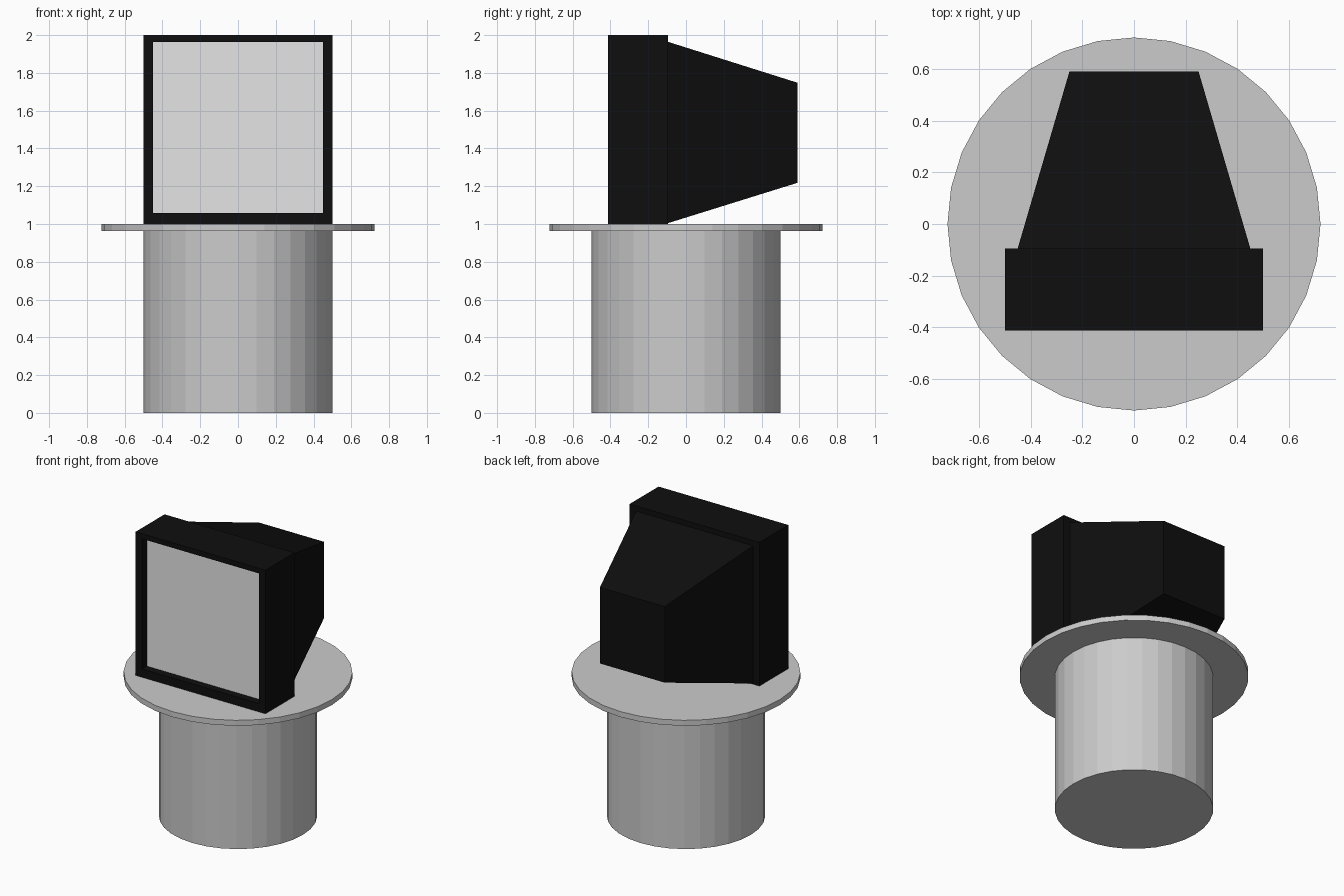
import bpy, bmesh
from mathutils import Matrix

if "Cube" in bpy.data.objects:
    bpy.data.objects.remove(bpy.data.objects["Cube"])


def material(name, color):
    m = bpy.data.materials.new(name)
    m.diffuse_color = (*color, 1)
    m.use_nodes = True
    m.node_tree.nodes["Principled BSDF"].inputs["Base Color"].default_value = m.diffuse_color
    return m


GREY = material("pedestal grey", (0.60, 0.60, 0.60))
BLACK = material("casing black", (0.0045, 0.0045, 0.0045))
SCREEN = material("screen light grey", (0.78, 0.78, 0.78))


def add_object(name, bm, *mats):
    bmesh.ops.recalc_face_normals(bm, faces=bm.faces)
    mesh = bpy.data.meshes.new(name)
    bm.to_mesh(mesh)
    bm.free()
    for m in mats:
        mesh.materials.append(m)
    ob = bpy.data.objects.new(name, mesh)
    bpy.context.collection.objects.link(ob)
    return ob


def cylinder(name, radius, z0, z1):
    bm = bmesh.new()
    bmesh.ops.create_cone(bm, cap_ends=True, segments=32, radius1=radius,
                          radius2=radius, depth=z1 - z0,
                          matrix=Matrix.Translation((0, 0, (z0 + z1) / 2)))
    return add_object(name, bm, GREY)


# Round pedestal and flat turntable disc
cylinder("pedestal", 0.5, 0, 0.965)
cylinder("turntable_disc", 0.722, 0.962, 1.0)

# Television casing: rectangles lofted from the recessed screen, over the
# frame lip, along the casing and down the tapered back.
# Each section: y, half width, bottom z, top z
sections = [
    (-0.36, 0.45, 1.058, 1.964),   # screen plane
    (-0.412, 0.45, 1.058, 1.964),  # inner frame edge
    (-0.412, 0.5, 1.0, 2.0),       # outer frame edge
    (-0.094, 0.5, 1.0, 2.0),       # casing rear
    (-0.094, 0.45, 1.005, 1.964),  # taper start
    (0.59, 0.25, 1.218, 1.748),    # taper end
]
bm = bmesh.new()
rings = [[bm.verts.new(p) for p in ((-w, y, lo), (w, y, lo), (w, y, hi), (-w, y, hi))]
         for y, w, lo, hi in sections]
for a, b in zip(rings, rings[1:]):
    for i in range(4):
        j = (i + 1) % 4
        bm.faces.new((a[i], a[j], b[j], b[i]))
bm.faces.new(rings[-1])
bm.faces.new(rings[0]).material_index = 1  # screen
add_object("television", bm, BLACK, SCREEN)
